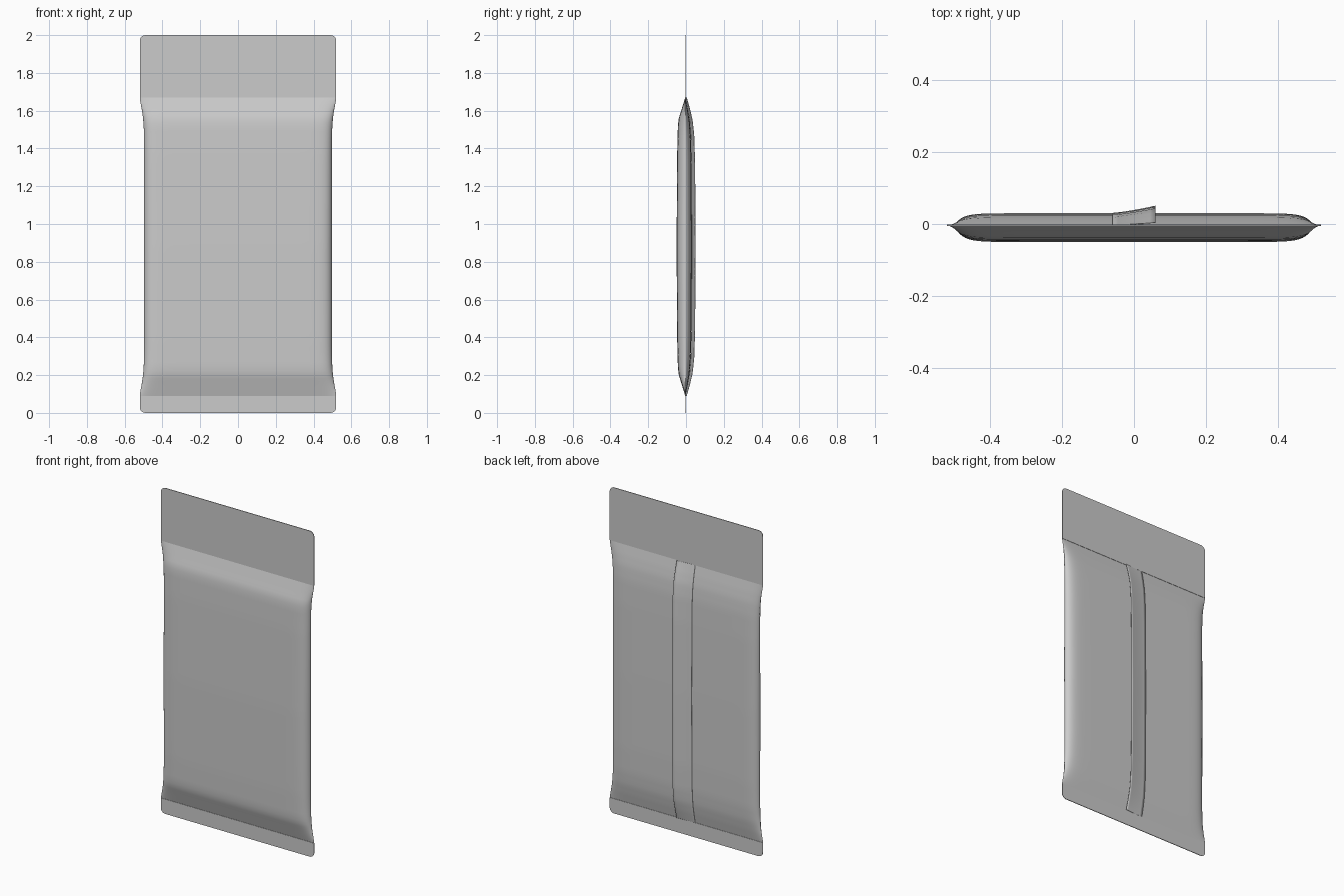
import bpy, bmesh, math

cube = bpy.data.objects.get("Cube")
if cube:
    bpy.data.objects.remove(cube, do_unlink=True)

# Heights of the filled part and the plane of the sealed film
LOW, HIGH, TOP = 0.09, 1.67, 2.0
SHEET_Y, HALF_W = -0.004, 0.52
FRONT = [(0, 0), (0.06, 0.4), (0.11, 0.74), (0.15, 0.85), (0.3, 0.93), (0.79, 1)]
BACK = [(0, 0), (0.06, 0.36), (0.12, 0.66), (0.2, 0.84), (0.35, 0.94), (0.79, 1)]

film = bpy.data.materials.new("grey_film")
film.use_nodes = True
film.diffuse_color = (0.6, 0.6, 0.6, 1)
film.node_tree.nodes["Principled BSDF"].inputs["Base Color"].default_value = (0.6, 0.6, 0.6, 1)


def interpolate(points, d):
    for (a, fa), (b, fb) in zip(points, points[1:]):
        if d <= b:
            return fa + (fb - fa) * (d - a) / (b - a)
    return points[-1][1]


def end_distance(z):
    return max(0, min(z - LOW, HIGH - z))


def half_width(z):
    return 0.497 + 0.023 * math.exp(-(end_distance(z) / 0.09) ** 1.5)


def bulge(u, z, side):
    """Depth of the pillow surface at width fraction u and height z."""
    points, depth = (FRONT, 0.046) if side < 0 else (BACK, 0.034)
    section = max(0, 1 - abs(u) ** 18) ** 0.65
    return SHEET_Y + side * depth * interpolate(points, end_distance(z)) * section


def finish(name, bm, angle):
    mesh = bpy.data.meshes.new(name)
    bmesh.ops.recalc_face_normals(bm, faces=bm.faces)
    bm.to_mesh(mesh)
    bm.free()
    mesh.materials.append(film)
    obj = bpy.data.objects.new(name, mesh)
    bpy.context.collection.objects.link(obj)
    bpy.ops.object.select_all(action="DESELECT")
    obj.select_set(True)
    bpy.context.view_layer.objects.active = obj
    bpy.ops.object.shade_smooth_by_angle(angle=math.radians(angle))
    return obj


def add_grid(bm, rows):
    grid = [[bm.verts.new(p) for p in row] for row in rows]
    for r0, r1 in zip(grid, grid[1:]):
        for i in range(len(r0) - 1):
            bm.faces.new((r0[i], r0[i + 1], r1[i + 1], r1[i]))


# Rows are closer together near the ends, columns near the sides
ROWS, COLS = 64, 48
heights = [LOW + (HIGH - LOW) * (1 - math.cos(math.pi * i / ROWS)) / 2 for i in range(ROWS + 1)]
fractions = [math.sin(math.pi * (i / COLS - 0.5)) for i in range(COLS + 1)]

# Filled pillow body
bm = bmesh.new()
for side in (-1, 1):
    add_grid(bm, [[(u * half_width(z), bulge(u, z, side), z) for u in fractions] for z in heights])
bmesh.ops.remove_doubles(bm, verts=bm.verts, dist=0.00005)
finish("pouch_body", bm, 60)


# Flat sealed ends with rounded outer corners
def seal(name, inner, outer, radius=0.03, thickness=0.004):
    bm = bmesh.new()
    sign = 1 if outer > inner else -1
    outline = [(-HALF_W, inner), (HALF_W, inner)]
    for cx, start in ((HALF_W - radius, 0), (radius - HALF_W, 90)):
        for k in range(7):
            a = math.radians(start + 15 * k)
            outline.append((cx + radius * math.cos(a), outer + sign * radius * (math.sin(a) - 1)))
    face = bm.faces.new([bm.verts.new((x, SHEET_Y - thickness / 2, z)) for x, z in outline])
    new = bmesh.ops.extrude_face_region(bm, geom=[face])["geom"]
    bmesh.ops.translate(bm, vec=(0, thickness, 0),
                        verts=[g for g in new if isinstance(g, bmesh.types.BMVert)])
    finish(name, bm, 30)


seal("top_seal", HIGH, TOP)
seal("bottom_seal", LOW, 0)

# Folded back seam, lifting away from the body along its left edge
bm = bmesh.new()
rows = []
for z in heights:
    lift = 0.007 + 0.013 * interpolate(BACK, end_distance(z))
    rows.append([(-0.06 + 0.12 * s / 8, bulge(0, z, 1) + 0.0006 + lift * (s / 8) ** 1.3, z)
                 for s in range(9)])
add_grid(bm, rows)
seam = finish("back_seam", bm, 60)
# Thin film thickness for the seam flap
shell = seam.modifiers.new("film_thickness", "SOLIDIFY")
shell.thickness = 0.001
shell.offset = 0
